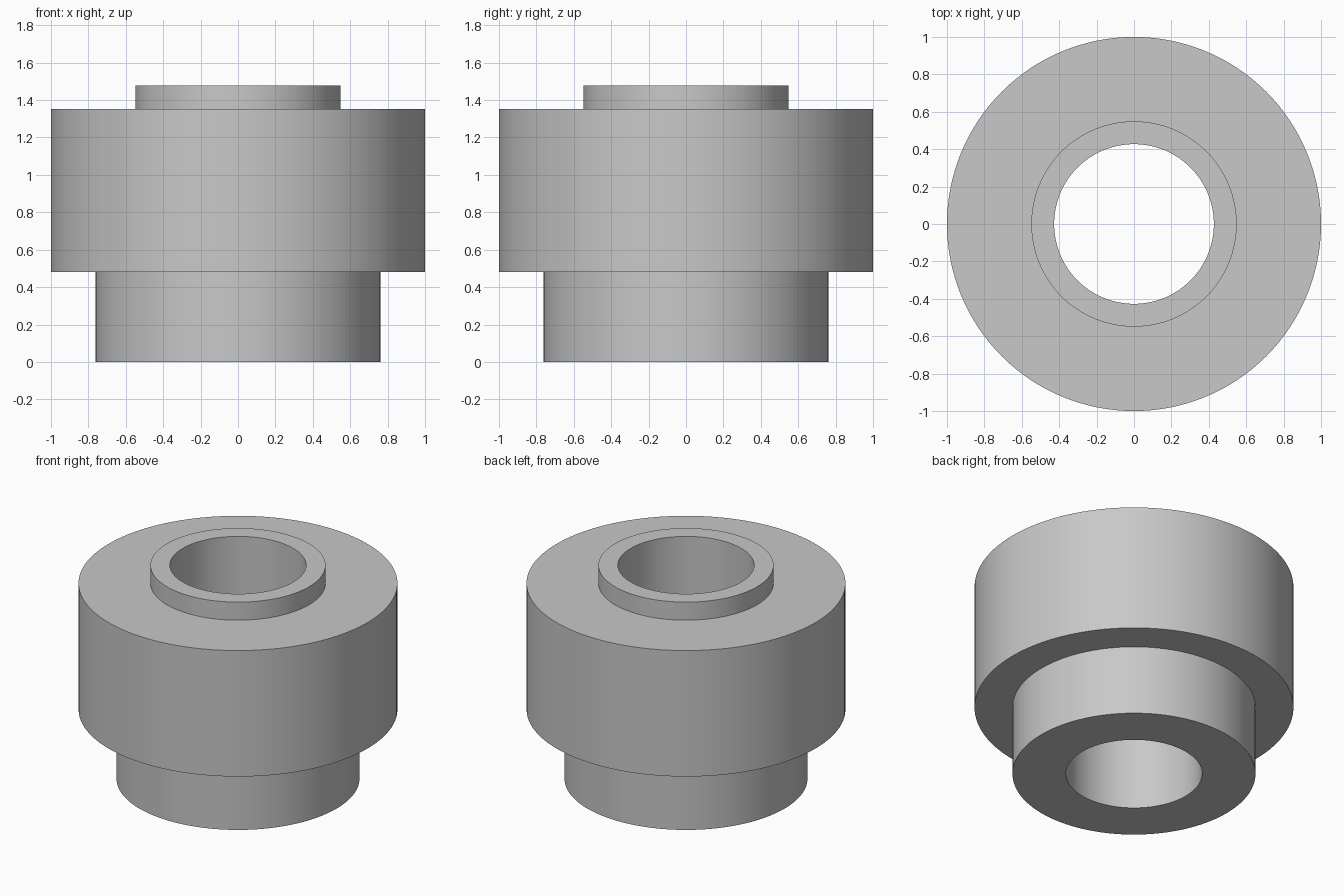
import bpy, bmesh, math

if "Cube" in bpy.data.objects:
    bpy.data.objects.remove(bpy.data.objects["Cube"])

SEGMENTS = 128
BORE = 0.427

# Closed (radius, height) section: bore, collar, wide body, lower hub
PROFILE = [
    (BORE, 0.0), (0.762, 0.0), (0.762, 0.48), (1.0, 0.48),
    (1.0, 1.352), (0.549, 1.352), (0.549, 1.477), (BORE, 1.477),
]

grey = bpy.data.materials.new("plain_grey")
grey.diffuse_color = (0.58, 0.58, 0.58, 1.0)
grey.use_nodes = True
grey.node_tree.nodes["Principled BSDF"].inputs["Base Color"].default_value = grey.diffuse_color

# Stepped bushing: section revolved around z
bm = bmesh.new()
rings = []
for i in range(SEGMENTS):
    a = 2 * math.pi * i / SEGMENTS
    rings.append([bm.verts.new((r * math.cos(a), r * math.sin(a), z)) for r, z in PROFILE])
for i in range(SEGMENTS):
    here, after = rings[i], rings[(i + 1) % SEGMENTS]
    for j in range(len(PROFILE)):
        k = (j + 1) % len(PROFILE)
        bm.faces.new((here[j], after[j], after[k], here[k]))
bmesh.ops.recalc_face_normals(bm, faces=bm.faces)

mesh = bpy.data.meshes.new("stepped_bushing")
bm.to_mesh(mesh)
bm.free()
mesh.materials.append(grey)
bushing = bpy.data.objects.new("stepped_bushing", mesh)
bpy.context.collection.objects.link(bushing)

# Smooth round walls, crisp step edges
bpy.context.view_layer.objects.active = bushing
bushing.select_set(True)
bpy.ops.object.shade_smooth_by_angle(angle=math.radians(30))
